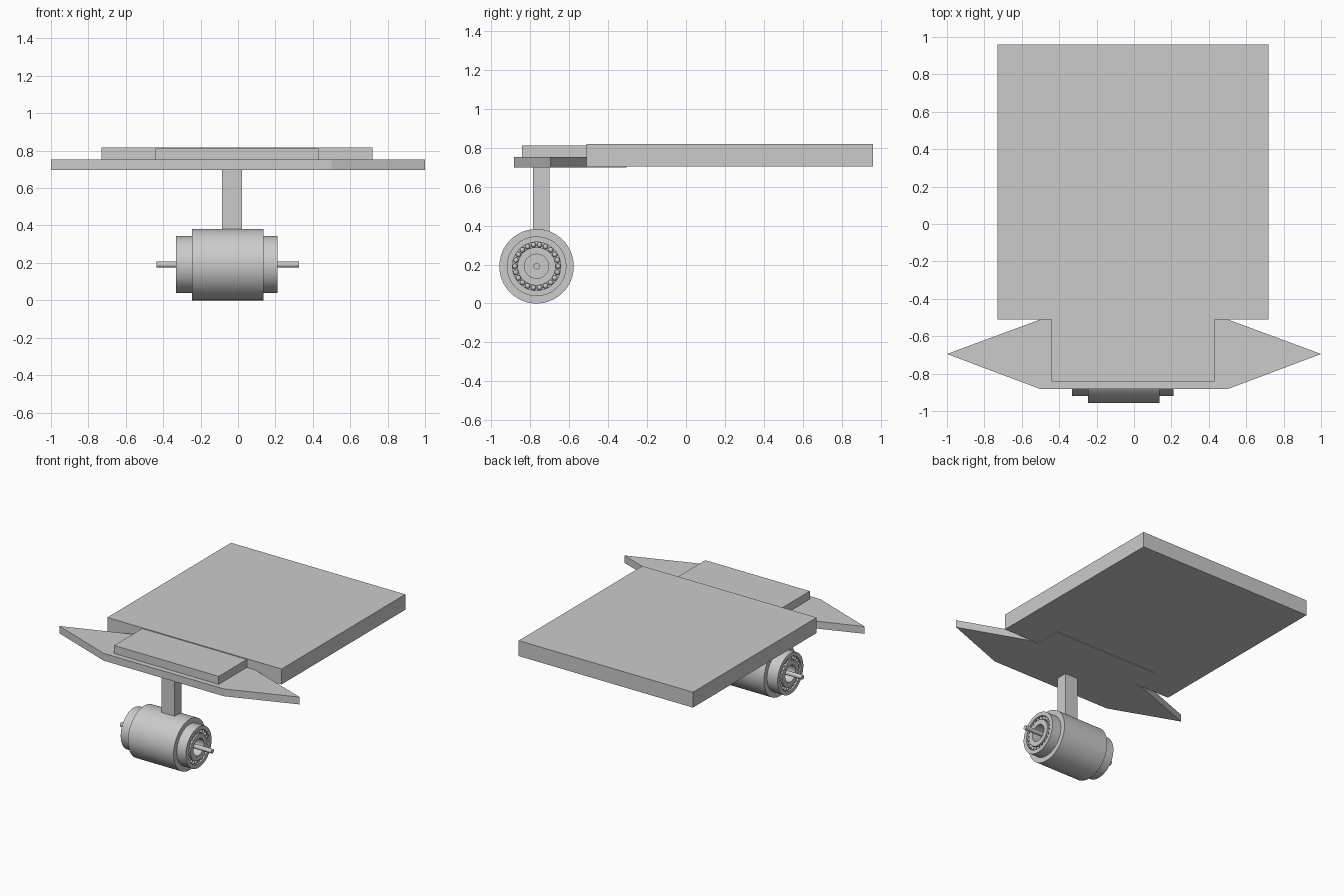
import bpy, bmesh, math
from mathutils import Vector, Matrix

cube = bpy.data.objects.get("Cube")
if cube:
    bpy.data.objects.remove(cube, do_unlink=True)

grey = bpy.data.materials.new("plain grey")
grey.use_nodes = True
GREY = (0.6, 0.6, 0.6, 1)
grey.diffuse_color = GREY
grey.node_tree.nodes["Principled BSDF"].inputs["Base Color"].default_value = GREY

WHEEL_Y, WHEEL_Z, WHEEL_X = -0.767, 0.191, -0.055


def finish(name, bm, smooth=False):
    bmesh.ops.recalc_face_normals(bm, faces=bm.faces)
    mesh = bpy.data.meshes.new(name)
    bm.to_mesh(mesh)
    bm.free()
    mesh.materials.append(grey)
    obj = bpy.data.objects.new(name, mesh)
    bpy.context.scene.collection.objects.link(obj)
    if smooth:
        bpy.ops.object.select_all(action='DESELECT')
        obj.select_set(True)
        bpy.context.view_layer.objects.active = obj
        bpy.ops.object.shade_smooth_by_angle(angle=math.radians(35))
    return obj


def slab(name, outline, z0, z1):
    """Extrude a flat outline upward."""
    bm = bmesh.new()
    face = bm.faces.new([bm.verts.new((x, y, z0)) for x, y in outline])
    grown = bmesh.ops.extrude_face_region(bm, geom=[face])["geom"]
    top = [v for v in grown if isinstance(v, bmesh.types.BMVert)]
    bmesh.ops.translate(bm, verts=top, vec=(0, 0, z1 - z0))
    return finish(name, bm)


def box(name, x0, x1, y0, y1, z0, z1):
    return slab(name, [(x0, y0), (x1, y0), (x1, y1), (x0, y1)], z0, z1)


def lathe(name, profile, steps=64):
    """Spin an (x, radius) profile about the axle line."""
    bm = bmesh.new()
    verts = [bm.verts.new((x, WHEEL_Y, WHEEL_Z + r)) for x, r in profile]
    edges = [bm.edges.new(pair) for pair in zip(verts, verts[1:])]
    bmesh.ops.spin(bm, geom=verts + edges, cent=(0, WHEEL_Y, WHEEL_Z),
                   axis=(1, 0, 0), angle=math.tau, steps=steps)
    bmesh.ops.remove_doubles(bm, verts=bm.verts, dist=0.0002)
    return finish(name, bm, smooth=True)


# Deck, raised nose and pointed support plate with its rear tab
box("deck", -0.73, 0.72, -0.51, 0.96, 0.702, 0.818)
box("nose_pad", -0.44, 0.43, -0.843, -0.51, 0.752, 0.812)
slab("pointed_plate",
     [(-1, -0.695), (-0.5, -0.883), (0.5, -0.883), (1, -0.695), (0.5, -0.51),
      (0.43, -0.51), (0.43, -0.305), (-0.44, -0.305), (-0.44, -0.51), (-0.5, -0.51)],
     0.697, 0.752)

# Post between the plate and the wheel
box("post", -0.085, 0.022, -0.785, -0.7, 0.36, 0.7)

# Roller drum and the axle through it
a, b = -0.245, 0.135
lathe("roller_drum", [(a, 0), (a, 0.191), (b, 0.191), (b, 0)])
lathe("axle", [(-0.435, 0), (-0.435, 0.016), (0.325, 0.016), (0.325, 0)], 24)

# Bearing at each end: outer race, inner race and a ring of balls
for side, start, end in (("right", a, -0.332), ("left", b, 0.21)):
    d = 1 if end > start else -1
    groove = end - d * 0.03
    lathe(side + "_outer_race", [(start, 0.153), (end, 0.153), (end, 0.124),
                                 (groove, 0.124), (start, 0.124)])
    lathe(side + "_inner_race", [(start, 0.098), (end, 0.098), (end, 0.062),
                                 (start, 0.062)])
    lathe(side + "_groove_floor", [(groove, 0.124), (groove, 0.098)])
    bm = bmesh.new()
    count = 22
    for i in range(count):
        t = math.tau * i / count
        pos = Vector((end - d * 0.016, WHEEL_Y + 0.111 * math.cos(t),
                      WHEEL_Z + 0.111 * math.sin(t)))
        bmesh.ops.create_uvsphere(bm, u_segments=12, v_segments=8, radius=0.0135,
                                  matrix=Matrix.Translation(pos))
    finish(side + "_bearing_balls", bm, smooth=True)
